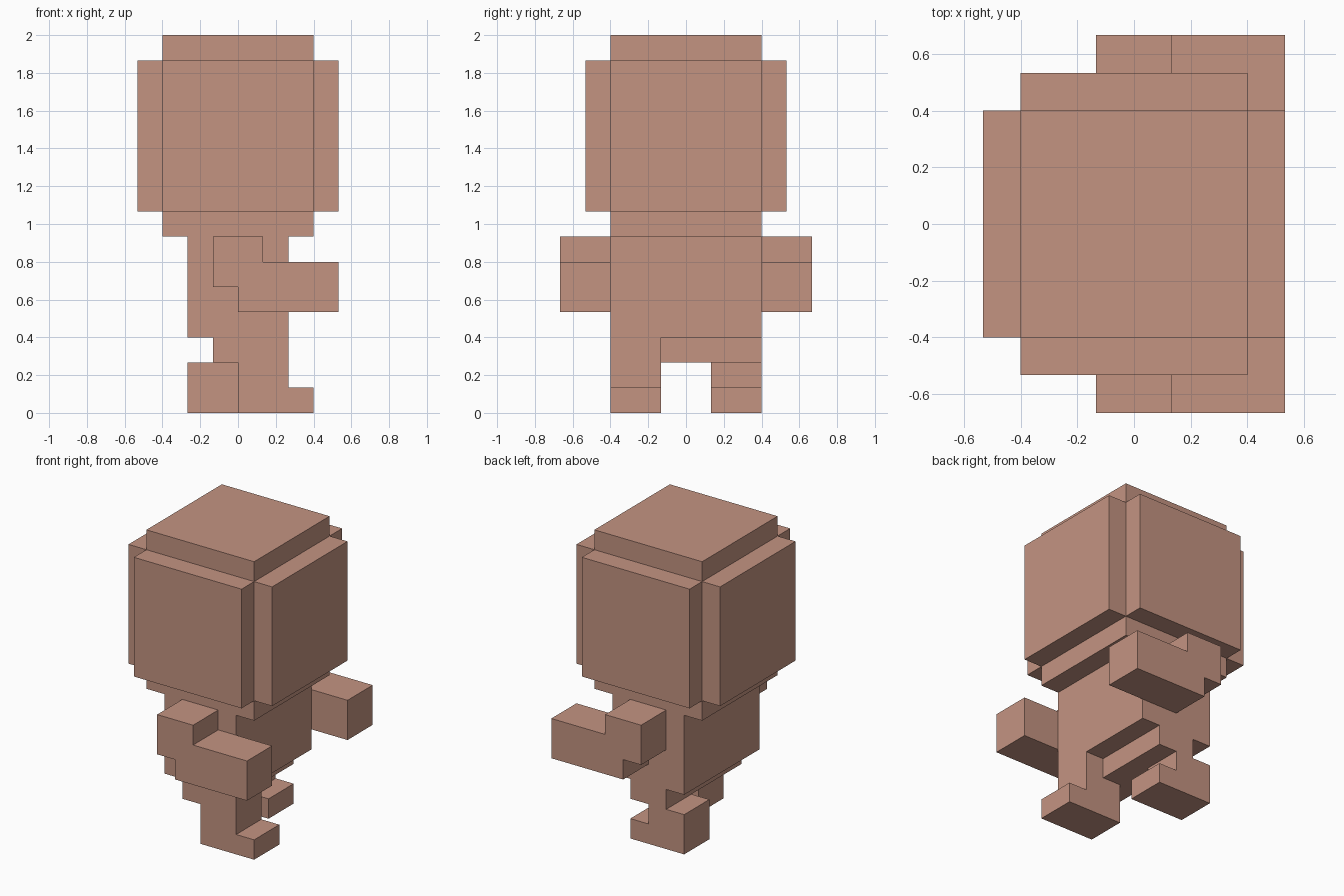
import bpy
import bmesh

U = 2 / 15  # one block of the blocky grid

if "Cube" in bpy.data.objects:
    bpy.data.objects.remove(bpy.data.objects["Cube"], do_unlink=True)

# Single clay colour
clay = bpy.data.materials.new("clay_brown")
clay.use_nodes = True
colour = (0.55, 0.295, 0.222, 1)
clay.diffuse_color = colour
bsdf = next(n for n in clay.node_tree.nodes if n.type == "BSDF_PRINCIPLED")
bsdf.inputs["Base Color"].default_value = colour
bsdf.inputs["Roughness"].default_value = 0.8


def slab(name, outline, y0, y1):
    """Extrude an x-z outline, in blocks, from y0 to y1."""
    bm = bmesh.new()
    face = bm.faces.new([bm.verts.new((x * U, y0 * U, z * U)) for x, z in outline])
    side = bmesh.ops.extrude_face_region(bm, geom=[face])["geom"]
    moved = [v for v in side if isinstance(v, bmesh.types.BMVert)]
    bmesh.ops.translate(bm, verts=moved, vec=(0, (y1 - y0) * U, 0))
    bmesh.ops.recalc_face_normals(bm, faces=bm.faces)
    mesh = bpy.data.meshes.new(name)
    bm.to_mesh(mesh)
    bm.free()
    mesh.materials.append(clay)
    obj = bpy.data.objects.new(name, mesh)
    bpy.context.collection.objects.link(obj)
    return obj


def box(name, x0, x1, y0, y1, z0, z1):
    return slab(name, [(x0, z0), (x1, z0), (x1, z1), (x0, z1)], y0, y1)


# Head: a core with a raised plate on each of its four sides
box("head", -3, 3, -3, 3, 7, 15)
box("head_plate_left", 3, 4, -3, 3, 8, 14)
box("head_plate_right", -4, -3, -3, 3, 8, 14)
box("head_plate_front", -3, 3, -4, -3, 8, 14)
box("head_plate_back", -3, 3, 3, 4, 8, 14)

# Torso with a narrower pelvis below
slab("torso", [(-1, 2), (1, 2), (1, 3), (2, 3), (2, 7), (-2, 7), (-2, 3), (-1, 3)], -3, 3)

# Arms: shoulder stepping down to an outstretched forearm
arm = [(-1, 5), (0, 5), (0, 4), (4, 4), (4, 6), (1, 6), (1, 7), (-1, 7)]
slab("front_arm", arm, -5, -3)
slab("back_arm", arm, 3, 5)

# Legs in mid-stride, each with a toe block
slab("front_leg", [(0, 0), (3, 0), (3, 1), (2, 1), (2, 3), (1, 3), (1, 2), (0, 2)], -3, -1)
slab("back_leg", [(-2, 0), (1, 0), (1, 1), (0, 1), (0, 2), (-2, 2)], 1, 3)
